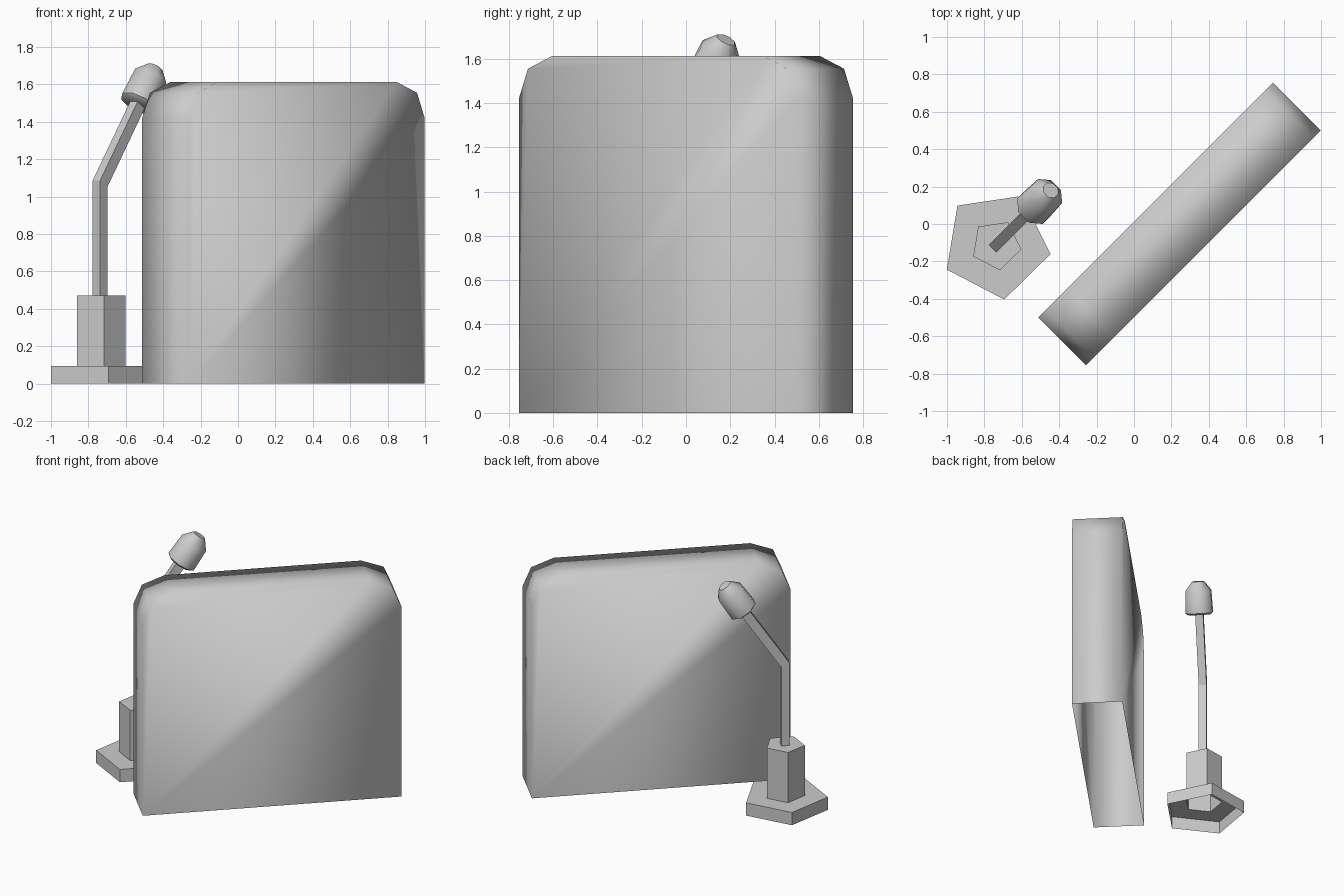
import bpy
from math import sin, cos, pi, radians
from mathutils import Vector

if "Cube" in bpy.data.objects:
    bpy.data.objects.remove(bpy.data.objects["Cube"])


def make(name, verts, faces, smooth=False, angle=None):
    me = bpy.data.meshes.new(name)
    me.from_pydata([tuple(v) for v in verts], [], faces)
    me.update()
    ob = bpy.data.objects.new(name, me)
    bpy.context.collection.objects.link(ob)
    if smooth:
        me.polygons.foreach_set("use_smooth", [True] * len(me.polygons))
    if angle:
        bpy.ops.object.select_all(action='DESELECT')
        bpy.context.view_layer.objects.active = ob
        ob.select_set(True)
        bpy.ops.object.shade_smooth_by_angle(angle=radians(angle))
    return ob


def loft(name, rings, bottom=False, top=False, **kw):
    """Skin a stack of counter-clockwise rings, with optional end caps."""
    n = len(rings[0])
    verts = [v for r in rings for v in r]
    faces = [(k * n + i, k * n + (i + 1) % n, (k + 1) * n + (i + 1) % n, (k + 1) * n + i)
             for k in range(len(rings) - 1) for i in range(n)]
    if bottom:
        faces.append(tuple(reversed(range(n))))
    if top:
        faces.append(tuple(range(len(verts) - n, len(verts))))
    return make(name, verts, faces, **kw)


def ring(center, u, v, r, n, start):
    return [center + u * r * cos(start + 2 * pi * i / n) + v * r * sin(start + 2 * pi * i / n)
            for i in range(n)]


X, Y = Vector((1, 0, 0)), Vector((0, 1, 0))

# Upright slab: chamfered profile across the 45 degree diagonal, open underneath
along = Vector((1, 1, 0)).normalized()
across = Vector((-1, 1, 0)).normalized()
half = [(0.888, 0), (0.888, 1.42), (0.83, 1.555), (0.675, 1.613)]
profile = half + [(-l, z) for l, z in reversed(half)]
mid = Vector((0.243, 0, 0))
n = len(profile)
verts = [mid + along * l + across * t + Vector((0, 0, z))
         for t in (-0.18, 0.18) for l, z in profile]
faces = [tuple(range(n)), tuple(reversed(range(n, 2 * n)))]
faces += [(i + 1, i, n + i, n + i + 1) for i in range(n - 1)]
make("slab", verts, faces, smooth=True)

# Stepped pentagonal base, open underneath
foot = Vector((-0.737, -0.112, 0))
steps = [(0.295, 0), (0.295, 0.095), (0.137, 0.095), (0.137, 0.47)]
loft("base", [ring(foot + Vector((0, 0, z)), X, Y, r, 5, radians(-9.5)) for r, z in steps],
     top=True)

# Bent square pole
bend = foot + Vector((0, 0, 1.07))
axis = Vector((0.18, 0.18, 0.38)).normalized()
head_at = bend + axis * (0.43 / axis.z)
tilt = Vector((0, 0, -0.4))
loft("pole", [ring(foot + Vector((0, 0, 0.47)), X, Y, 0.04, 4, 0),
              ring(bend, X + tilt, Y + tilt, 0.04, 4, 0),
              ring(head_at + axis * 0.03, X + tilt, Y + tilt, 0.04, 4, 0)])

# Faceted bulb head in line with the arm
side = Vector((1, -1, 0)).normalized()
up = axis.cross(side)
bulb = [(-0.012, 0.088), (0.0, 0.104), (0.16, 0.098), (0.225, 0.046)]
loft("head", [ring(head_at + axis * s, side, up, r, 8, pi / 8) for s, r in bulb],
     bottom=True, top=True, angle=50)
